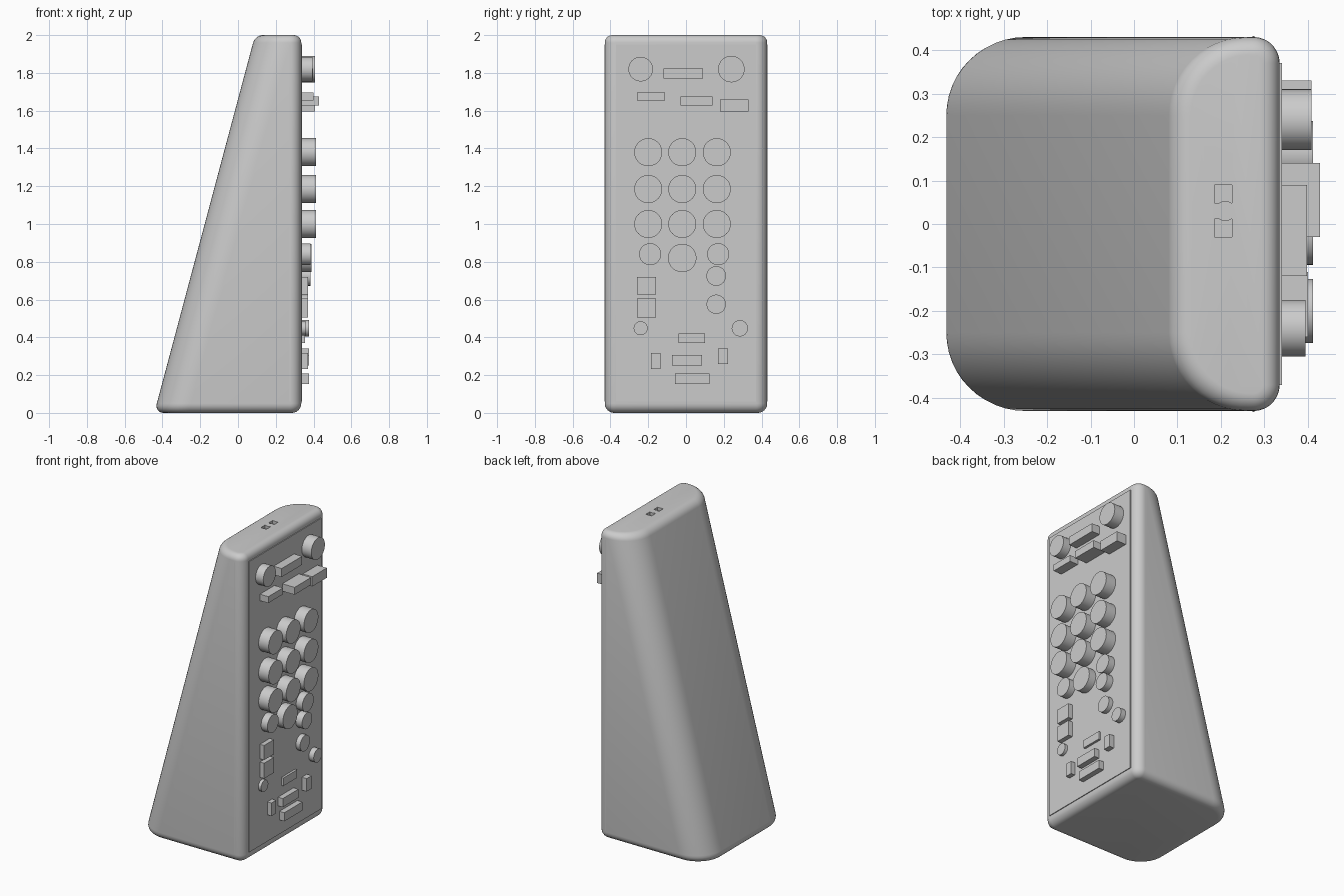
import bpy, bmesh, math
from mathutils import Matrix, Vector

cube = bpy.data.objects.get("Cube")
if cube:
    bpy.data.objects.remove(cube, do_unlink=True)

grey = bpy.data.materials.new("plain grey")
grey.use_nodes = True
grey.diffuse_color = (0.6, 0.6, 0.6, 1)
grey.node_tree.nodes["Principled BSDF"].inputs["Base Color"].default_value = (0.6, 0.6, 0.6, 1)

FRONT = 0.335          # x of the button face
PANEL = 0.34           # x of the raised panel
HALF = 0.43            # half width in y


def finish(name, bm, smooth=True):
    bmesh.ops.recalc_face_normals(bm, faces=bm.faces)
    mesh = bpy.data.meshes.new(name)
    bm.to_mesh(mesh)
    bm.free()
    mesh.materials.append(grey)
    obj = bpy.data.objects.new(name, mesh)
    bpy.context.collection.objects.link(obj)
    if smooth:
        bpy.ops.object.select_all(action='DESELECT')
        obj.select_set(True)
        bpy.context.view_layer.objects.active = obj
        bpy.ops.object.shade_smooth_by_angle(angle=math.radians(35))
    return obj


def box(name, x0, x1, y0, y1, z0, z1):
    bm = bmesh.new()
    size = Matrix.Diagonal((x1 - x0, y1 - y0, z1 - z0, 1))
    centre = Matrix.Translation(((x0 + x1) / 2, (y0 + y1) / 2, (z0 + z1) / 2))
    bmesh.ops.create_cube(bm, size=1, matrix=centre @ size)
    return finish(name, bm, False)


def cylinder(name, centre, radius, depth, axis):
    bm = bmesh.new()
    turn = Vector((0, 0, 1)).rotation_difference(Vector(axis)).to_matrix().to_4x4()
    bmesh.ops.create_cone(bm, cap_ends=True, segments=40, radius1=radius, radius2=radius,
                          depth=depth, matrix=Matrix.Translation(centre) @ turn)
    return finish(name, bm)


# Body: rounded cross-sections lofted upward, back face leaning forward
def section(z, inset):
    back = -0.43 + (z - 0.05) * 0.267 + inset
    front, side = FRONT - inset, HALF - inset
    corners = [(front, side, 0.06, 0), (back, side, 0.18, 90),
               (back, -side, 0.18, 180), (front, -side, 0.06, 270)]
    points = []
    for x, y, full, start in corners:
        r = full - inset
        cx = x - math.copysign(r, 1 if x == front else -1)
        cy = y - math.copysign(r, y)
        for i in range(13):
            a = math.radians(start + 7.5 * i)
            points.append((cx + r * math.cos(a), cy + r * math.sin(a), z))
    return points


def fillet(radius, z_flat, direction):
    steps = [math.radians(15 * i) for i in range(7)]
    return [(z_flat - direction * radius * (1 - math.sin(a)), radius * (1 - math.cos(a)))
            for a in steps]


levels = fillet(0.05, 0, -1)[::-1] + fillet(0.04, 2, 1)
bm = bmesh.new()
rings = [[bm.verts.new(p) for p in section(z, inset)] for z, inset in levels]
for low, high in zip(rings, rings[1:]):
    for i in range(len(low)):
        j = (i + 1) % len(low)
        bm.faces.new((low[i], low[j], high[j], high[i]))
bm.faces.new(rings[0][::-1])
bm.faces.new(rings[-1])
body = finish("body", bm)

# Emitter recess in the top, with a round peg between its two halves
for y0, y1 in ((-0.03, 0.012), (0.048, 0.09)):
    cutter = box("emitter_cutter", 0.185, 0.225, y0, y1, 1.98, 2.02)
    cutter.hide_render = True
    cutter.hide_viewport = True
    cut = body.modifiers.new("emitter recess", 'BOOLEAN')
    cut.object = cutter
    cut.solver = 'EXACT'
cylinder("emitter_peg", (0.21, 0.03, 1.985), 0.023, 0.03, (0, 0, 1))

# Front panel and the seams beside it
box("front_panel", FRONT - 0.01, PANEL, -0.37, 0.37, 0.06, 1.95)
for name, s in (("left", 1), ("right", -1)):
    box(name + "_seam", 0.273, 0.277, s * HALF - 0.002, s * HALF + 0.002, 0.06, 1.95)

# Round buttons: y, z, radius, outer x
round_buttons = [(-0.24, 1.82, 0.065, 0.395), (0.24, 1.82, 0.07, 0.408),
                 (-0.19, 0.84, 0.058, 0.385), (-0.02, 0.82, 0.075, 0.39),
                 (0.17, 0.84, 0.058, 0.385), (0.16, 0.725, 0.052, 0.385),
                 (0.16, 0.575, 0.051, 0.37), (-0.24, 0.448, 0.037, 0.36),
                 (0.285, 0.448, 0.043, 0.375)]
round_buttons += [(y, z, 0.074, 0.412) for z in (1.0, 1.185, 1.38) for y in (-0.2, -0.02, 0.163)]
for y, z, r, out in round_buttons:
    cylinder("round_button", ((FRONT + out) / 2, y, z), r, out - FRONT, (1, 0, 0))

# Rectangular buttons: centre y, centre z, width, height, outer x
bar_buttons = [(-0.015, 1.797, 0.21, 0.055, 0.398), (-0.185, 1.675, 0.15, 0.042, 0.40),
               (0.055, 1.652, 0.17, 0.048, 0.428), (0.255, 1.628, 0.15, 0.064, 0.408),
               (-0.21, 0.673, 0.1, 0.095, 0.37), (-0.21, 0.555, 0.1, 0.1, 0.37),
               (0.03, 0.395, 0.14, 0.052, 0.355), (0.005, 0.278, 0.16, 0.056, 0.375),
               (0.033, 0.18, 0.185, 0.056, 0.375), (-0.16, 0.275, 0.048, 0.084, 0.37),
               (0.196, 0.3, 0.052, 0.084, 0.375)]
for y, z, w, h, out in bar_buttons:
    box("bar_button", FRONT, out, y - w / 2, y + w / 2, z - h / 2, z + h / 2)
